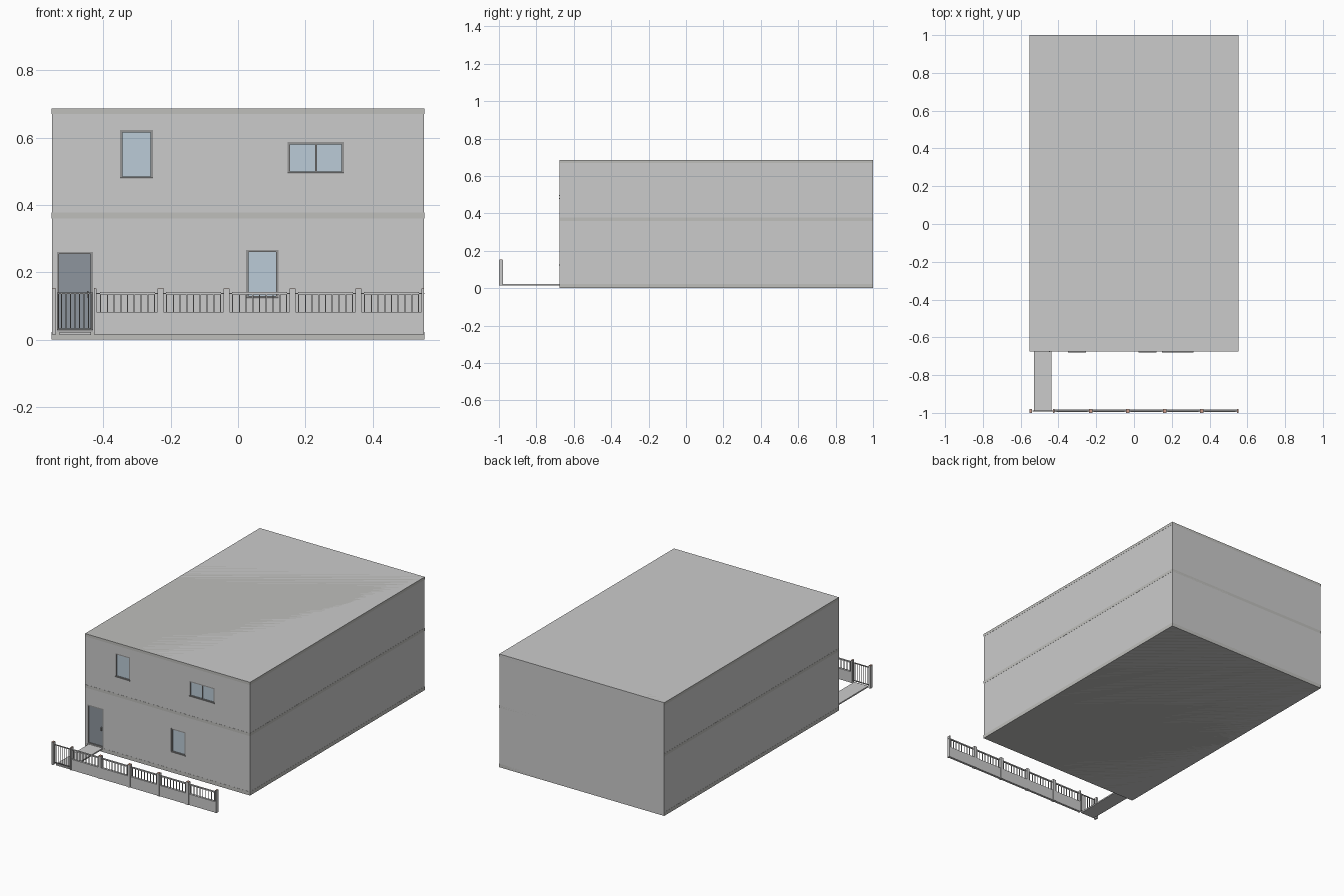
import bpy, bmesh
from mathutils import Vector

if "Cube" in bpy.data.objects:
    bpy.data.objects.remove(bpy.data.objects["Cube"])


def mat(name, rgb):
    m = bpy.data.materials.new(name)
    m.diffuse_color = (*rgb, 1)
    m.use_nodes = True
    m.node_tree.nodes["Principled BSDF"].inputs["Base Color"].default_value = m.diffuse_color
    return m


glass = mat("glass", (0.50, 0.60, 0.68))
door_grey = mat("door_grey", (0.27, 0.30, 0.34))
frame_grey = mat("frame_grey", (0.30, 0.30, 0.30))
band_grey = mat("band_grey", (0.52, 0.52, 0.50))
clay = mat("clay", (0.60, 0.33, 0.25))


def boxes(name, ranges, material=None):
    """One object made of boxes, each (x0, x1, y0, y1, z0, z1)."""
    bm = bmesh.new()
    for x0, x1, y0, y1, z0, z1 in ranges:
        vs = bmesh.ops.create_cube(bm, size=1)["verts"]
        for v in vs:
            v.co = Vector(((x0 + x1) / 2 + v.co.x * (x1 - x0),
                           (y0 + y1) / 2 + v.co.y * (y1 - y0),
                           (z0 + z1) / 2 + v.co.z * (z1 - z0)))
    me = bpy.data.meshes.new(name)
    bm.to_mesh(me)
    bm.free()
    ob = bpy.data.objects.new(name, me)
    bpy.context.collection.objects.link(ob)
    if material:
        me.materials.append(material)
    return ob


W, FRONT, BACK, H = 0.553, -0.675, 1.0, 0.687

# House body with shallow recesses for the openings
house = boxes("house_walls", [(-W, W, FRONT, BACK, 0, H)])
openings = {
    "upper_left_window": (-0.350, -0.253, 0.478, 0.622),
    "upper_right_window": (0.147, 0.315, 0.493, 0.587),
    "lower_window": (0.024, 0.120, 0.122, 0.267),
    "front_door": (-0.538, -0.431, 0.024, 0.261),
}
cutter = boxes("opening_cutter", [(a, b, FRONT - 0.05, FRONT + 0.012, c, d)
                                  for a, b, c, d in openings.values()])
cutter.hide_render = True
cutter.hide_viewport = True
cut = house.modifiers.new("openings", "BOOLEAN")
cut.object = cutter
cut.solver = "EXACT"

# Floor bands around the whole house
e = 0.0008
for name, z0, z1 in (("base_band", 0.0, 0.022), ("floor_band", 0.36, 0.378),
                     ("roof_band", 0.67, H)):
    boxes(name, [(-W - e, W + e, FRONT - e, BACK, z0, z1)], band_grey)


def frame(name, a, b, c, d, y0, y1, t):
    return boxes(name, [(a, a + t, y0, y1, c, d), (b - t, b, y0, y1, c, d),
                        (a + t, b - t, y0, y1, d - t, d),
                        (a + t, b - t, y0, y1, c, c + t)], frame_grey)


# Windows, door, frames and sills
for name, (a, b, c, d) in openings.items():
    is_door = name == "front_door"
    frame(name + "_frame", a, b, c, d, FRONT + 0.001, FRONT + 0.012, 0.007)
    boxes(name + "_pane", [(a + 0.006, b - 0.006, FRONT + 0.006,
                            FRONT + 0.012, c + 0.006, d - 0.006)],
          door_grey if is_door else glass)
    if not is_door:
        boxes(name + "_sill", [(a, b, FRONT - 0.004, FRONT + 0.004, c, c + 0.005)], frame_grey)
a, b, c, d = openings["upper_right_window"]
boxes("window_mullion", [(0.229, 0.235, FRONT + 0.001, FRONT + 0.012, c + 0.007, d - 0.007)],
      frame_grey)
boxes("door_handle", [(-0.449, -0.444, FRONT - 0.002, FRONT + 0.007, 0.125, 0.145)], frame_grey)

# Entrance path
boxes("entrance_path", [(-0.530, -0.437, -0.99, FRONT, 0.014, 0.022)])

# Low garden wall and posts
FY0, FY1 = -0.998, -0.980
boxes("garden_wall", [(-0.426, W, FY0 + 0.002, FY1 - 0.002, 0.016, 0.082)])
step = 0.196
xs = [-0.426 + step * i for i in range(6)]
posts = [(max(x - 0.009, -0.428), min(x + 0.009, W)) for x in xs]
posts[0] = (-0.428, -0.420)
posts.insert(0, (-W, -0.541))
boxes("fence_posts", [(p, q, -1.0, -0.979, 0.016, 0.152) for p, q in posts])
boxes("post_caps", [(p + 0.001, q - 0.001, -0.998, -0.981, 0.152, 0.154) for p, q in posts], clay)

# Railing panels between the posts
rails, bars = [], []
for x in xs[:-1]:
    p, q = x + 0.016, x + step - 0.016
    rails.append((p, q, -0.993, -0.985, 0.134, 0.141))
    rails += [(x, p, -0.991, -0.987, 0.136, 0.139), (q, x + step, -0.991, -0.987, 0.136, 0.139)]
    for i in range(9):
        bx = p + 0.002 + (q - p - 0.004) * i / 8
        bars.append((bx - 0.0017, bx + 0.0017, -0.991, -0.987, 0.08, 0.136))
boxes("fence_rails", rails)
boxes("fence_bars", bars)

# Garden gate
frame("gate_frame", -0.538, -0.430, 0.028, 0.140, -0.992, -0.987, 0.005)
boxes("gate_bars", [(-0.538 + 0.0135 * i - 0.0017, -0.538 + 0.0135 * i + 0.0017,
                     -0.991, -0.988, 0.03, 0.138) for i in range(1, 8)], frame_grey)
